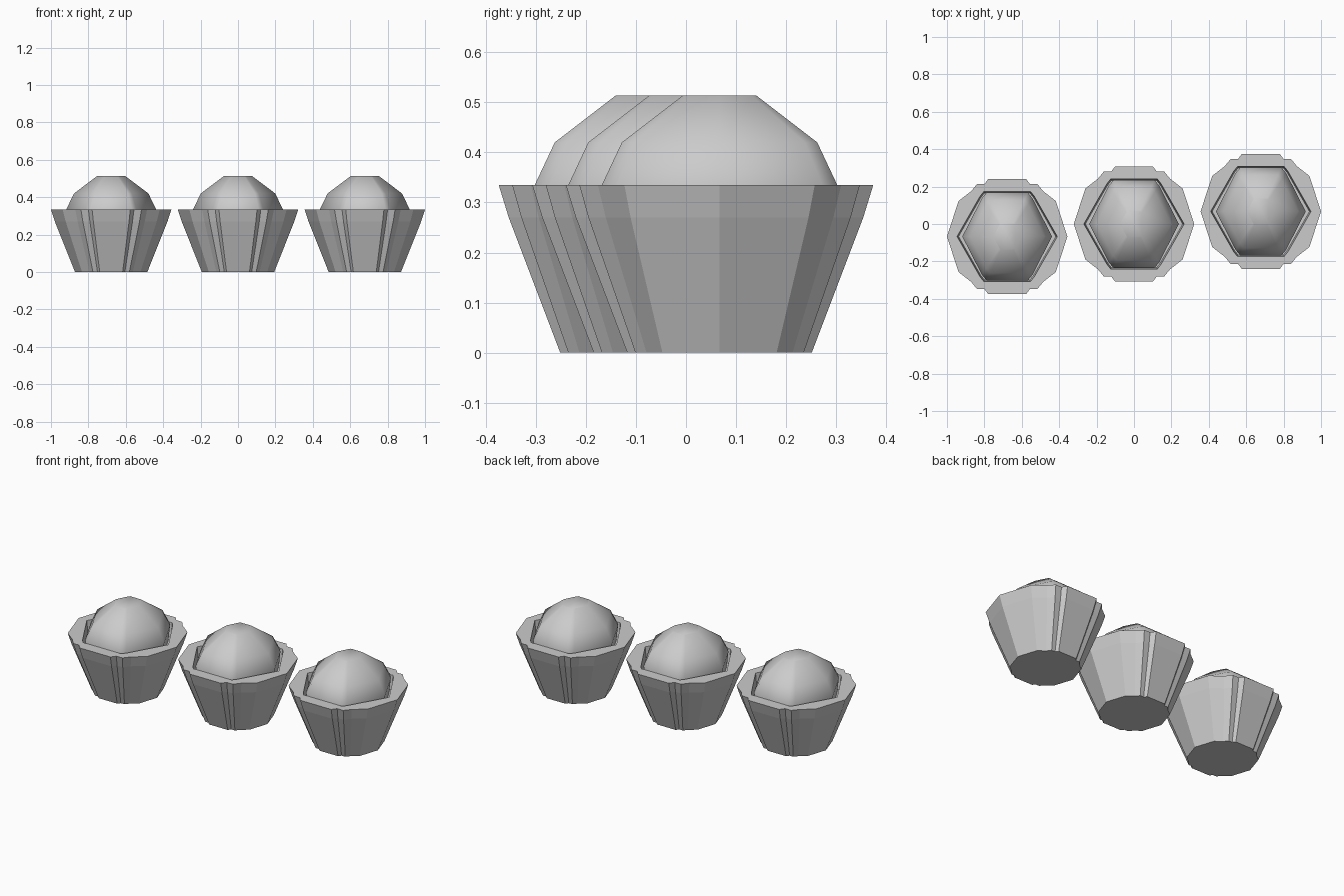
import bpy, bmesh, math

if "Cube" in bpy.data.objects:
    bpy.data.objects.remove(bpy.data.objects["Cube"])

grey = bpy.data.materials.new("light_grey")
grey.use_nodes = True
colour = (0.6, 0.6, 0.6, 1)
grey.diffuse_color = colour
grey.node_tree.nodes["Principled BSDF"].inputs["Base Color"].default_value = colour


def outline(quarter):
    """Mirror a quarter outline, starting on the x axis, into a closed loop."""
    half = quarter + [(-x, y) for x, y in reversed(quarter)]
    return half + [(x, -y) for x, y in reversed(half[1:-1])]


def loft(bm, shape, levels):
    """Stack scaled copies of a shape at (scale, z) and skin them."""
    rings = [[bm.verts.new((x * s, y * s, z)) for x, y in shape] for s, z in levels]
    n = len(shape)
    for a, b in zip(rings, rings[1:]):
        for i in range(n):
            j = (i + 1) % n
            bm.faces.new((a[i], a[j], b[j], b[i]))
    return rings


def finish(bm, name, place):
    bmesh.ops.recalc_face_normals(bm, faces=bm.faces)
    mesh = bpy.data.meshes.new(name)
    bm.to_mesh(mesh)
    bm.free()
    mesh.materials.append(grey)
    obj = bpy.data.objects.new(name, mesh)
    bpy.context.collection.objects.link(obj)
    obj.location = place
    return obj


# Ten-sided cup with pleated corners, six-sided well and matching dome
cup_shape = outline([(0.322, 0), (0.26, 0.19), (0.192, 0.243), (0.162, 0.28),
                     (0.122, 0.28), (0.102, 0.307)])
well_shape = outline([(0.268, 0), (0.145, 0.215), (0.125, 0.24)])
dome_shape = outline([(0.24, 0), (0.135, 0.205), (0.11, 0.235)])
RIM = 0.335


def make_cup(place):
    bm = bmesh.new()
    outer = loft(bm, cup_shape, [(0.6, 0), (0.935, 0.27), (1, RIM)])
    bm.faces.new(outer[0])
    well = loft(bm, well_shape, [(1, RIM), (0.97, 0.25)])
    bm.faces.new(well[-1])
    # Flat rim between the outer edge and the well
    edges = [bm.edges.get((r[i], r[i - 1])) for r in (outer[-1], well[0]) for i in range(len(r))]
    bmesh.ops.triangle_fill(bm, edges=edges, use_beauty=True)
    return finish(bm, "cup", place)


def make_dome(place):
    bm = bmesh.new()
    rings = loft(bm, dome_shape, [(0.96, 0.25), (1, RIM), (0.83, 0.42), (0.31, 0.514)])
    bm.faces.new(rings[0])
    bm.faces.new(rings[-1])
    dome = finish(bm, "dome", place)
    bpy.ops.object.select_all(action="DESELECT")
    dome.select_set(True)
    bpy.context.view_layer.objects.active = dome
    bpy.ops.object.shade_smooth_by_angle(angle=math.radians(80))
    return dome


# Three filled cups in a slanted row
for step in (-1, 0, 1):
    spot = (0.678 * step, 0.067 * step, 0)
    make_cup(spot)
    make_dome(spot)
